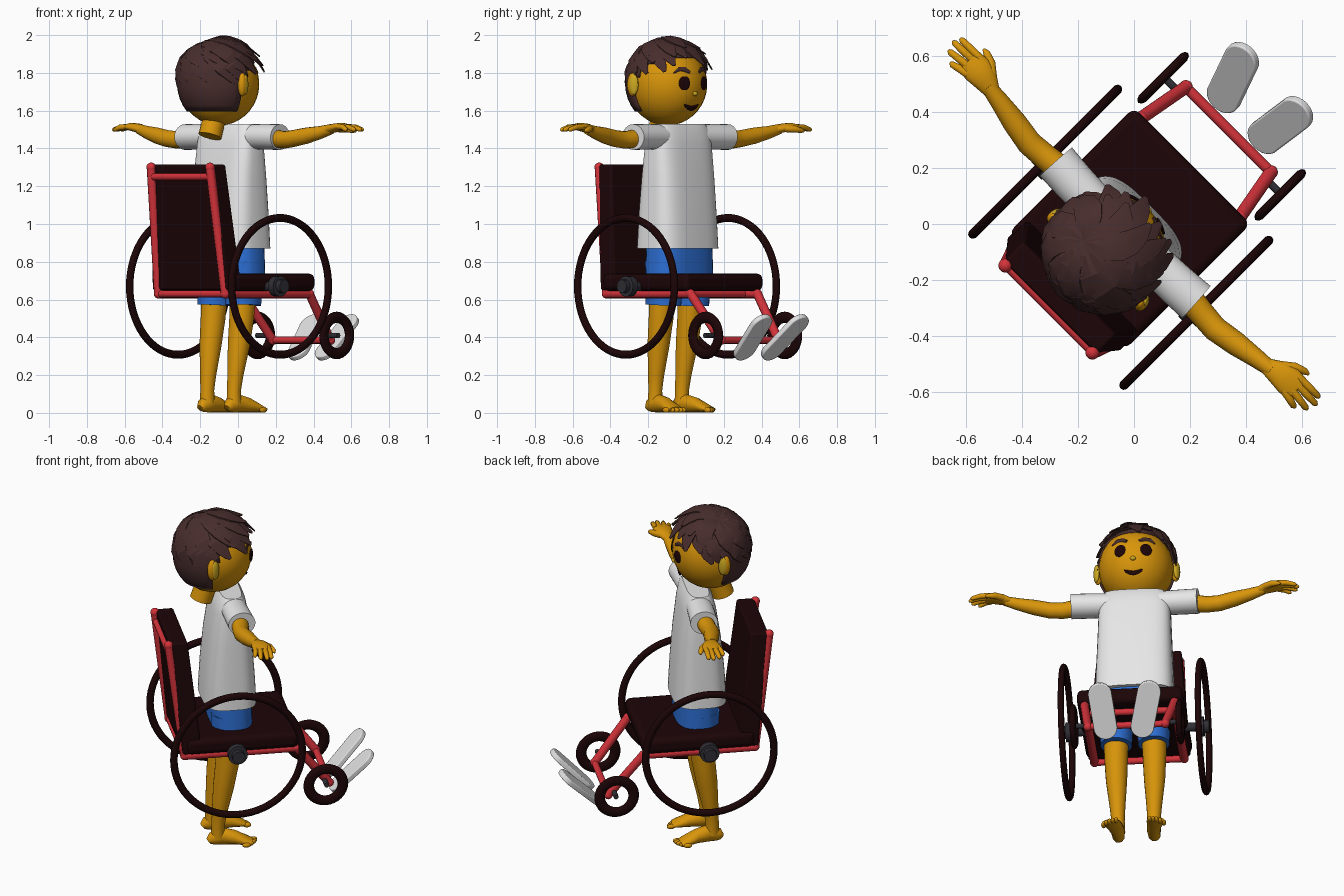
import bpy, bmesh, math, random
from mathutils import Matrix, Vector as V

if "Cube" in bpy.data.objects:
    bpy.data.objects.remove(bpy.data.objects["Cube"])
random.seed(4)
# Everything is built facing +y, then turned to its final heading
TURN = Matrix.Rotation(math.radians(-45), 4, 'Z')


def material(name, r, g, b):
    m = bpy.data.materials.new(name)
    m.use_nodes = True
    m.diffuse_color = (r, g, b, 1)
    m.node_tree.nodes["Principled BSDF"].inputs["Base Color"].default_value = (r, g, b, 1)
    return m


SKIN = material("golden_skin", .69, .30, .003)
HAIR = material("brown_hair", .065, .026, .026)
DARK = material("dark_maroon", .012, .0015, .002)
RED = material("red_frame", .66, .033, .043)
BLUE = material("blue_cloth", .026, .16, .66)
WHITE = material("white_cloth", .8, .8, .8)
GREY = material("grey_plate", .75, .75, .75)
HUB = material("charcoal_hub", .03, .028, .036)
YELLOW = material("ear_yellow", .62, .40, .015)
SIDES = (("left", -1), ("right", 1))


def finish(bm, name, mat, angle=40, bevel=0):
    bmesh.ops.recalc_face_normals(bm, faces=bm.faces)
    bm.transform(TURN)
    me = bpy.data.meshes.new(name)
    bm.to_mesh(me)
    bm.free()
    me.materials.append(mat)
    ob = bpy.data.objects.new(name, me)
    bpy.context.collection.objects.link(ob)
    if bevel:
        mod = ob.modifiers.new("bevel", 'BEVEL')
        mod.width, mod.segments = bevel, 3
    bpy.ops.object.select_all(action='DESELECT')
    ob.select_set(True)
    bpy.context.view_layer.objects.active = ob
    bpy.ops.object.shade_smooth_by_angle(angle=math.radians(angle))
    return ob


def skin_path(bm, path, radii, ref=(1, 0, 0), n=16, power=2, about=None):
    """Sweep a superellipse along a path; radii are (along ref, across ref)."""
    pts, rings = [V(p) for p in path], []
    for i, p in enumerate(pts):
        t = (pts[min(i + 1, len(pts) - 1)] - pts[max(i - 1, 0)]).normalized()
        r = V(ref) if about is None else p - about
        u = (r - t * r.dot(t)).normalized()
        w = t.cross(u)
        ru, rw = radii[i] if isinstance(radii[i], tuple) else (radii[i],) * 2
        ring = []
        for k in range(n):
            c, s = math.cos(math.tau * k / n), math.sin(math.tau * k / n)
            c, s = (math.copysign(abs(q) ** (2 / power), q) for q in (c, s))
            ring.append(bm.verts.new(p + u * c * ru + w * s * rw))
        rings.append(ring)
    for a, b in zip(rings, rings[1:]):
        for k in range(n):
            bm.faces.new((a[k - 1], a[k], b[k], b[k - 1]))
    bm.faces.new(rings[0])
    bm.faces.new(rings[-1])


def loft(name, mat, path, radii, angle=40, **kw):
    bm = bmesh.new()
    skin_path(bm, path, radii, **kw)
    return finish(bm, name, mat, angle)


def add_ball(bm, loc, size, tilt=0):
    m = Matrix.Translation(loc) @ Matrix.Rotation(tilt, 4, 'Z') @ Matrix.Diagonal((*size, 1))
    return bmesh.ops.create_uvsphere(bm, u_segments=32, v_segments=18, radius=1, matrix=m)


def ball(name, mat, loc, size, tilt=0):
    bm = bmesh.new()
    add_ball(bm, loc, size, tilt)
    return finish(bm, name, mat)


def slab(name, mat, low, high, bevel):
    """Tapered block; low and high are (half width, back, front, height)."""
    bm = bmesh.new()
    bmesh.ops.create_cube(bm, size=2)
    for v in bm.verts:
        w, y0, y1, z = high if v.co.z > 0 else low
        v.co = (w * v.co.x, y1 if v.co.y > 0 else y0, z)
    return finish(bm, name, mat, bevel=bevel)


def tyre(name, loc, major, ra, rr, n=48, m=10):
    bm = bmesh.new()
    grid = []
    for i in range(n):
        t = math.tau * i / n
        row = []
        for j in range(m):
            q = math.tau * j / m
            r = major + rr * math.cos(q)
            row.append(bm.verts.new(V(loc) + V((ra * math.sin(q), r * math.cos(t), r * math.sin(t)))))
        grid.append(row)
    for i in range(n):
        for j in range(m):
            bm.faces.new((grid[i - 1][j - 1], grid[i][j - 1], grid[i][j], grid[i - 1][j]))
    return finish(bm, name, DARK, 60)


# Wheelchair cushions
slab("seat_cushion", DARK, (.295, -.34, .295, .645), (.295, -.34, .295, .738), .03)
slab("backrest", DARK, (.285, -.36, -.25, .65), (.235, -.425, -.325, 1.315), .012)

# Wheelchair frame
bm = bmesh.new()
for _, s in SIDES:
    for path in ([(s * .22, -.43, 1.3), (s * .25, -.345, .63)],
                 [(s * .25, -.345, .63), (s * .25, .285, .63)],
                 [(s * .25, .285, .63), (s * .215, .477, .385)]):
        skin_path(bm, path, [.024, .024], ref=(1, .1, 0), n=12)
        for p in path:
            add_ball(bm, p, (.025,) * 3)
for y, z, w in ((-.425, 1.25, .22), (-.345, .63, .25), (.2, .63, .25), (.477, .385, .215)):
    skin_path(bm, [(-w, y, z), (w, y, z)], [.019, .019], ref=(0, 0, 1), n=12)
finish(bm, "chair_frame", RED)

# Wheels, casters and foot plates
for side, s in SIDES:
    tyre(side + "_wheel", (s * .382, -.067, .67), .362, .018, .021, 64)
    loft(side + "_wheel_hub", HUB, [(s * x, -.067, .67) for x in (.25, .345, .346, .385, .386, .415)],
         [.025, .025, .055, .055, .036, .036], ref=(0, 0, 1))
    tyre(side + "_caster", (s * .296, .443, .41), .096, .018, .03, 32)
    loft(side + "_caster_axle", HUB, [(s * x, .447, .41) for x in (.215, .305)],
         [.014, .014], ref=(0, 0, 1))
    d = V((.012 if s > 0 else -.03, .085, .085))
    c = V((s * .12, .62, .40))
    across = V((1, 0, 0)) - d * (d.x / d.length_squared)
    across.normalize()
    normal = across.cross(d).normalized()
    bm = bmesh.new()
    outline = []
    for k in range(24):
        t = math.tau * (k + .5) / 24
        end = math.copysign(.8, math.sin(t))
        outline.append(bm.verts.new(c + d * end + .066 * (
            across * math.cos(t) + d.normalized() * math.sin(t)) - normal * .015))
    plate = bm.faces.new(outline)
    top = bmesh.ops.extrude_face_region(bm, geom=[plate])["geom"]
    bmesh.ops.translate(bm, vec=normal * .03, verts=[v for v in top if isinstance(v, bmesh.types.BMVert)])
    finish(bm, side + "_foot_plate", GREY, bevel=.006)

# Shirt body and shorts
loft("shirt", WHITE,
     [(0, -.062, .87), (0, -.062, 1.05), (0, -.06, 1.25), (0, -.057, 1.43), (0, -.055, 1.5), (0, -.055, 1.53)],
     [(.22, .15), (.214, .14), (.206, .122), (.2, .097), (.19, .08), (.17, .06)], n=40, power=3.4)
loft("shorts_top", BLUE, [(0, -.05, .72), (0, -.05, .9)], [(.2, .12), (.195, .115)], n=32, power=2.8)

# Limbs, mirrored
for side, s in SIDES:
    loft(side + "_sleeve", WHITE, [(s * .13, -.05, 1.462), (s * .26, -.046, 1.462), (s * .355, -.04, 1.46)],
         [(.066, .072), (.068, .075), (.068, .077)], ref=(0, 0, 1), n=24)
    loft(side + "_arm", SKIN,
         [(s * .3, -.045, 1.455), (s * .4, -.055, 1.445), (s * .47, -.06, 1.452), (s * .56, -.045, 1.468),
          (s * .65, -.03, 1.485), (s * .72, -.02, 1.503)],
         [.05, .046, .045, .043, .034, .027], ref=(0, 0, 1))
    bm = bmesh.new()
    skin_path(bm, [(s * x, y, z) for x, y, z in
                   ((.69, -.025, 1.498), (.735, -.012, 1.508), (.785, -.006, 1.515), (.83, -.006, 1.513))],
              [(.022, .028), (.024, .044), (.021, .053), (.013, .05)], ref=(0, 0, 1))
    for y0, tip, y1 in ((-.042, .872, -.056), (-.018, .908, -.03), (.008, .92, .004), (.03, .908, .03)):
        skin_path(bm, [(s * .8, y0, 1.514), (s * (.8 + tip) / 2, (y0 + y1) / 2, 1.512),
                       (s * (tip - .01), y1, 1.5), (s * tip, y1, 1.496)],
                  [.015, .0145, .012, .005], ref=(0, 0, 1), n=10)
    skin_path(bm, [(s * .73, .012, 1.505), (s * .77, .045, 1.502), (s * .805, .06, 1.495), (s * .822, .062, 1.49)],
              [.019, .018, .013, .005], ref=(0, 0, 1), n=10)
    finish(bm, side + "_hand", SKIN, 60)

    loft(side + "_shorts_leg", BLUE, [(s * .1, -.055, .8), (s * .105, -.065, .57)], [(.098, .115), (.088, .1)], n=24)
    loft(side + "_leg", SKIN,
         [(s * .105, -.07, .62), (s * .107, -.08, .5), (s * .106, -.1, .36), (s * .102, -.122, .2),
          (s * .1, -.13, .12), (s * .1, -.13, .05)],
         [.07, .066, .059, .043, .037, .04], n=20)
    bm = bmesh.new()
    skin_path(bm, [(s * x, y, h) for x, y, h in
                   ((.1, -.182, .024), (.1, -.165, .038), (.1, -.11, .052), (.11, -.04, .042),
                    (.122, .02, .026), (.128, .055, .017))],
              [(.02, .02), (.036, .034), (.05, .038), (.04, .042), (.024, .05), (.014, .046)], ref=(0, 0, 1))
    for i in range(5):
        add_ball(bm, (s * (.093 + .019 * i), .067 - .003 * i * i, .015), (.012, .024, .014))
    finish(bm, side + "_foot", SKIN, 60)

# Head
C = V((0, -.14, 1.74))
HEAD = V((.208, .215, .218))
ball("head", SKIN, C, HEAD)
loft("neck", SKIN, [(0, -.17, 1.58), (0, -.21, 1.465)], [.06, .062], n=24)


def on_face(x, z, lift=0.0):
    y = math.sqrt(1 - (x / HEAD.x) ** 2 - ((z - C.z) / HEAD.z) ** 2)
    return V((x, C.y + HEAD.y * y + lift, z))


for side, s in SIDES:
    ball(side + "_eye", DARK, on_face(s * .073, 1.745), (.033, .008, .037), -s * .36)
    loft(side + "_eyebrow", HAIR, [on_face(s * x, z, .002) for x, z in
                                   ((.035, 1.803), (.06, 1.818), (.09, 1.82), (.12, 1.8))],
         [(.006, .008), (.006, .013), (.006, .012), (.004, .004)], ref=(0, 1, 0), n=8)
    ball(side + "_ear", SKIN, (s * .216, -.183, 1.738), (.024, .03, .062), s * .5)
    ball(side + "_inner_ear", YELLOW, (s * .224, -.168, 1.738), (.014, .026, .054), s * .5)
ball("nose", YELLOW, on_face(0, 1.69), (.016, .012, .012))
loft("mouth", DARK, [on_face(x, 1.616 + 6 * x * x, .001) for x in (-.052, -.038, -.018, 0, .018, .038, .052)],
     [(.005, r) for r in (.002, .011, .016, .018, .016, .011, .002)], ref=(0, 1, 0), n=8)

# Hair cap, trimmed along the hairline
bm = bmesh.new()
add_ball(bm, (0, 0, 0), (1, 1, 1))
skip = []
for f in bm.faces:
    p = f.calc_center_median()
    line = -.64 if p.y < -.2 else min(.62, .2 + .9 * max(0, p.y))
    if p.z < line:
        skip.append(f)
bmesh.ops.delete(bm, geom=skip, context='FACES')
bm.transform(Matrix.Translation(C) @ Matrix.Diagonal((.22, .226, .226, 1)))
cap = finish(bm, "hair_cap", HAIR)
shell = cap.modifiers.new("thickness", 'SOLIDIFY')
shell.thickness, shell.offset = .015, -1

# Broad hair locks swirling out from an off-centre crown
CROWN = V((-.36, -.12, .92)).normalized()
bm = bmesh.new()
for layer, count, reach in ((0, 19, 1.0), (1, 13, .76)):
    for i in range(count):
        phi = math.tau * (i + random.uniform(-.25, .25)) / count
        front = max(0, math.sin(phi))
        theta = math.radians((95 - 33 * front ** .7) * reach + random.uniform(-7, 7))
        end = V((math.sin(theta) * math.cos(phi), math.sin(theta) * math.sin(phi), math.cos(theta)))
        side = CROWN.cross(end).normalized()
        lift = random.uniform(-.004, .008)
        path, radii = [], []
        for k in range(7):
            t = k / 6
            way = (CROWN * (1 - t) + end * t - side * .22 * math.sin(math.pi * t)).normalized()
            r = .217 + .008 * layer + (.01 + lift) * math.sin(math.pi * t) + .045 * front * t ** 3
            path.append(C + way * r)
            radii.append((.004 + .014 * math.sin(math.pi * min(t + .15, 1)),
                          .004 + .056 * math.sin(math.pi * (.1 + .88 * t)) ** .8))
        skin_path(bm, path, radii, n=6, about=C)
finish(bm, "hair_locks", HAIR, 20)
